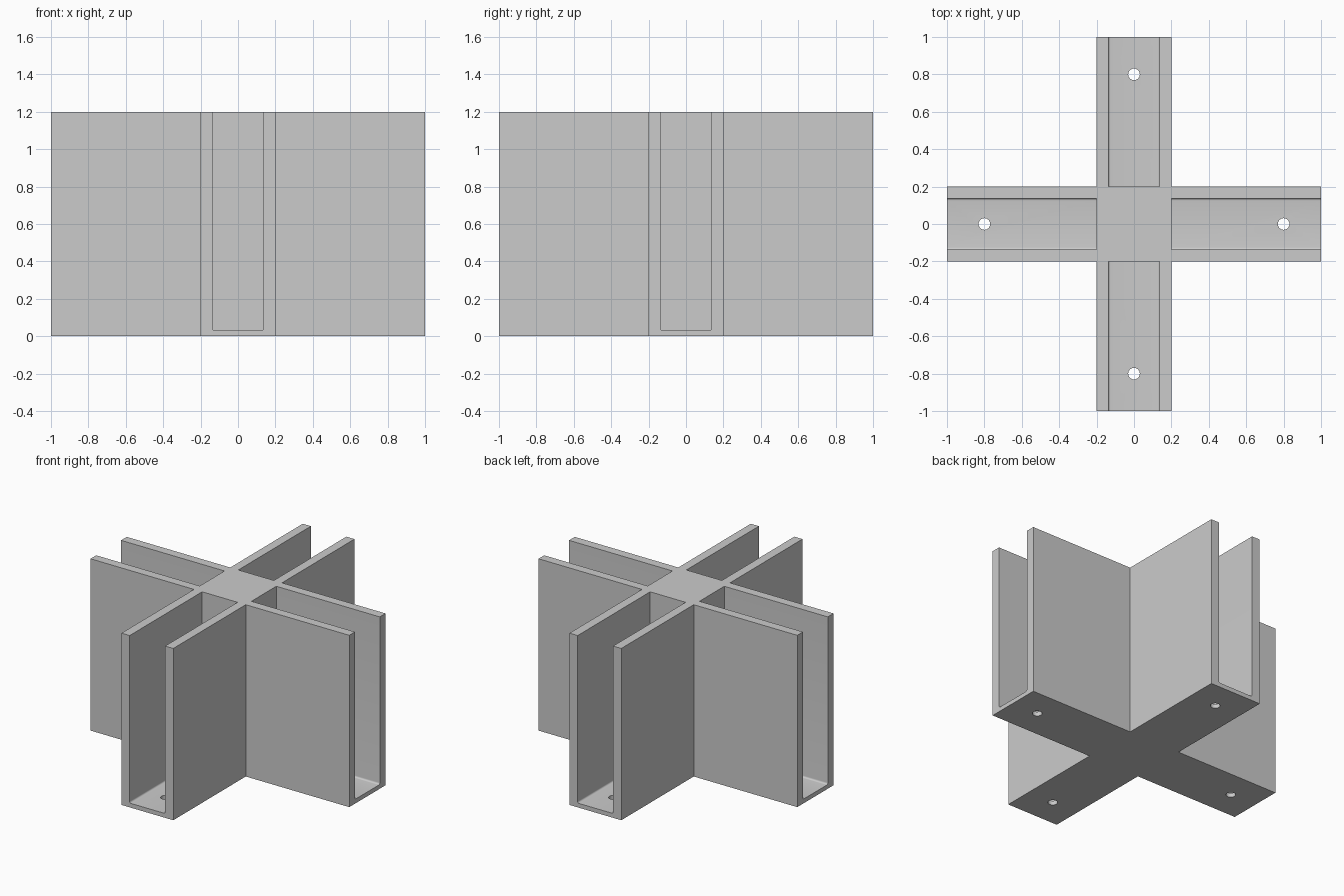
import bpy, bmesh, math
from mathutils import Matrix, Vector

cube = bpy.data.objects.get("Cube")
if cube:
    bpy.data.objects.remove(cube, do_unlink=True)

HALF, ARM, HEIGHT = 0.2, 1.0, 1.2      # arm half width, arm reach, height
SLOT, FLOOR, FILLET = 0.137, 0.03, 0.012
HOLE_R, HOLE_AT = 0.031, 0.8

grey = bpy.data.materials.new("plain grey")
grey.use_nodes = True
colour = (0.6, 0.6, 0.6, 1)
grey.diffuse_color = colour
grey.node_tree.nodes["Principled BSDF"].inputs["Base Color"].default_value = colour


def prism(name, points, direction):
    """Closed solid made by extruding a flat outline."""
    bm = bmesh.new()
    face = bm.faces.new([bm.verts.new(p) for p in points])
    side = bmesh.ops.extrude_face_region(bm, geom=[face])["geom"]
    bmesh.ops.translate(bm, vec=Vector(direction),
                        verts=[v for v in side if isinstance(v, bmesh.types.BMVert)])
    bmesh.ops.recalc_face_normals(bm, faces=bm.faces)
    mesh = bpy.data.meshes.new(name)
    bm.to_mesh(mesh)
    bm.free()
    mesh.materials.append(grey)
    obj = bpy.data.objects.new(name, mesh)
    bpy.context.collection.objects.link(obj)
    return obj


def cut(target, cutter):
    """Subtract the cutter, then discard it."""
    cutter.hide_render = True
    mod = target.modifiers.new("cut", 'BOOLEAN')
    mod.operation, mod.solver, mod.object = 'DIFFERENCE', 'EXACT', cutter
    bpy.context.view_layer.objects.active = target
    bpy.ops.object.modifier_apply(modifier=mod.name)
    bpy.data.objects.remove(cutter, do_unlink=True)


# Solid cross-shaped block
quarter = [(HALF, -HALF), (ARM, -HALF), (ARM, HALF)]
outline = [Matrix.Rotation(k * math.pi / 2, 3, 'Z') @ Vector((x, y, 0))
           for k in range(4) for x, y in quarter]
bracket = prism("cross_bracket", outline, (0, 0, HEIGHT))

# Open panel slot with rounded floor corners
slot_profile = [(HALF, -SLOT, HEIGHT + 0.1)]
for side, start in ((-1, math.pi), (1, 1.5 * math.pi)):
    for i in range(6):
        a = start + i * math.pi / 10
        slot_profile.append((HALF, side * (SLOT - FILLET) + FILLET * math.cos(a),
                             FLOOR + FILLET + FILLET * math.sin(a)))
slot_profile.append((HALF, SLOT, HEIGHT + 0.1))

# Screw hole through each arm's floor
hole_profile = [(HOLE_AT + HOLE_R * math.cos(t * math.pi / 16),
                 HOLE_R * math.sin(t * math.pi / 16), -0.1) for t in range(32)]

for k in range(4):
    turn = Matrix.Rotation(k * math.pi / 2, 4, 'Z')
    for name, profile, direction in (("slot_cutter", slot_profile, (ARM, 0, 0)),
                                     ("hole_cutter", hole_profile, (0, 0, 0.3))):
        cutter = prism(name, profile, direction)
        cutter.data.transform(turn)
        cut(bracket, cutter)

# Smooth only the fillets and hole walls
bpy.ops.object.select_all(action='DESELECT')
bracket.select_set(True)
bpy.context.view_layer.objects.active = bracket
bpy.ops.object.shade_smooth_by_angle(angle=math.radians(30))
